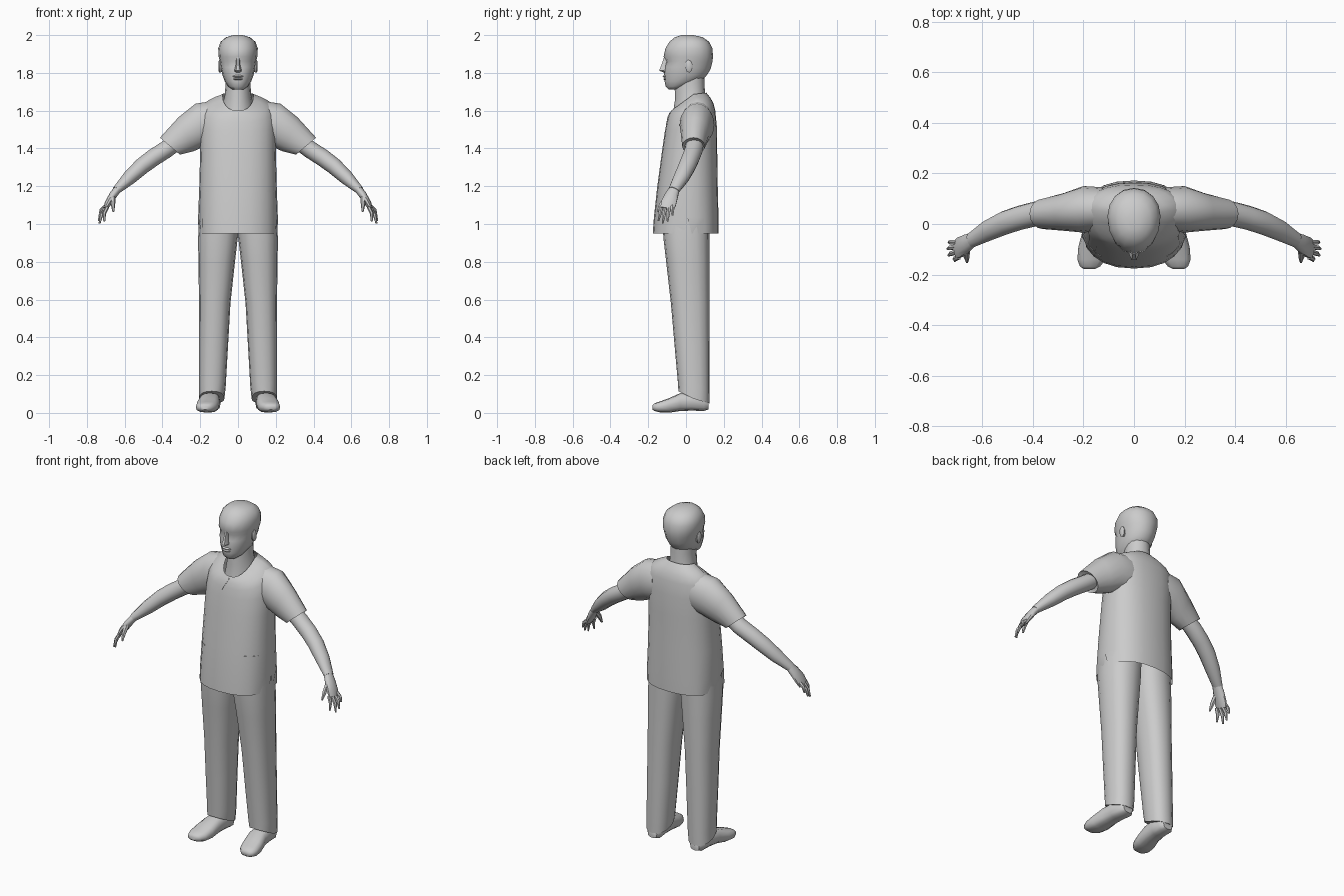
import bpy, bmesh, math
from mathutils import Vector
from mathutils.bvhtree import BVHTree

grey = bpy.data.materials.new("plain grey")
grey.diffuse_color = (0.6, 0.6, 0.6, 1)


def sp(v, e):
    return math.copysign(abs(v) ** e, v)


def skin(name, rings, caps=(True, True), mirror=False, angle=50):
    """Join a list of equal point rings into one smooth surface."""
    bm = bmesh.new()
    vs = [[bm.verts.new(p) for p in r] for r in rings]
    n = len(vs[0])
    for a, b in zip(vs, vs[1:]):
        for i in range(n):
            bm.faces.new((a[i], a[(i + 1) % n], b[(i + 1) % n], b[i]))
    if caps[0]:
        bm.faces.new(vs[0][::-1])
    if caps[1]:
        bm.faces.new(vs[-1])
    bmesh.ops.recalc_face_normals(bm, faces=bm.faces)
    me = bpy.data.meshes.new(name)
    bm.to_mesh(me)
    bm.free()
    me.materials.append(grey)
    ob = bpy.data.objects.new(name, me)
    bpy.context.collection.objects.link(ob)
    bpy.ops.object.select_all(action='DESELECT')
    ob.select_set(True)
    bpy.context.view_layer.objects.active = ob
    bpy.ops.object.shade_smooth_by_angle(angle=math.radians(angle))
    if mirror:
        ob.modifiers.new("mirror", 'MIRROR').use_mirror_merge = False
    return ob


def level(cx, hw, yf, ym, yb, zf, zs, zb, n=24, e=0.85):
    """Near-horizontal ring with its own front, side and back heights."""
    pts = []
    for i in range(n):
        a = 2 * math.pi * i / n
        c, s = sp(math.cos(a), e), sp(math.sin(a), e)
        y = ym + s * ((yb - ym) if s > 0 else (ym - yf))
        z = zs + abs(s) * ((zb if s > 0 else zf) - zs)
        pts.append(Vector((cx + hw * c, y, z)))
    return pts


def oval(c, u, v, n=12, e=1.0):
    """Ring around c spanned by two half-axis vectors."""
    c, u, v = Vector(c), Vector(u), Vector(v)
    return [c + u * sp(math.cos(2 * math.pi * i / n), e)
            + v * sp(math.sin(2 * math.pi * i / n), e) for i in range(n)]


def tube(name, pts, radii, n=8, mirror=True):
    """Tapered limb following points."""
    pts = [Vector(p) for p in pts]
    rings = []
    for i, p in enumerate(pts):
        d = (pts[min(i + 1, len(pts) - 1)] - pts[max(i - 1, 0)]).normalized()
        v = (Vector((0, 1, 0)) - d * d.y).normalized()
        rings.append(oval(p, d.cross(v) * radii[i][0], v * radii[i][1], n))
    return skin(name, rings, mirror=mirror)


# Shirt body, hem notched at each side, collar dipping at the front
shirt_rings = [level(0, *r) for r in (
    (.213, -.176, .01, .172, .95, .95, .95),
    (.211, -.170, .01, .172, 1.035, 1.035, 1.035),
    (.205, -.152, .01, .168, 1.2, 1.2, 1.2),
    (.200, -.125, .02, .165, 1.4, 1.4, 1.4),
    (.200, -.112, .04, .163, 1.49, 1.52, 1.52),
    (.192, -.102, .055, .155, 1.54, 1.61, 1.6),
    (.165, -.094, .055, .145, 1.57, 1.65, 1.64),
    (.120, -.087, .05, .128, 1.585, 1.673, 1.67),
    (.082, -.078, .04, .108, 1.60, 1.687, 1.695))]
hem = shirt_rings[0]
for side in (0, 12):
    hem[side].z = 1.03
    hem[(side + 1) % 24].y = .03
    hem[(side - 1) % 24].y = -.008
for p in shirt_rings[-1]:
    if p.y < .04:
        p.z = min(p.z, 1.60 + abs(p.x) * 1.06)
shirt = skin("shirt_body", shirt_rings, caps=(False, False))

# Sleeves with a recessed opening
skin("sleeve", [oval(c, u, v, 16) for c, u, v in (
    ((.12, .06, 1.535), (.02, 0, .115), (0, .085, 0)),
    ((.20, .058, 1.525), (.025, 0, .112), (0, .092, 0)),
    ((.275, .048, 1.475), (.04, 0, .090), (0, .075, 0)),
    ((.360, .040, 1.412), (.053, 0, .045), (0, .060, 0)),
    ((.355, .040, 1.416), (.045, 0, .038), (0, .052, 0)))], mirror=True, angle=40)

# Shirt trim: thin tape laid on the front of the shirt
tree = BVHTree.FromPolygons([v.co for v in shirt.data.vertices],
                            [p.vertices for p in shirt.data.polygons])


def tape(name, a, b, width, mirror=False):
    a, b = Vector(a), Vector(b)
    side = Vector((a.y - b.y, b.x - a.x)).normalized() * width / 2
    rings = []
    for i in range(5):
        m = a.lerp(b, i / 4)
        ring = []
        for s, off in ((1, .003), (-1, .003), (-1, -.003), (1, -.003)):
            q = m + side * s
            hit = tree.ray_cast(Vector((q.x, -1, q.y)), Vector((0, 1, 0)))[0]
            y = hit.y if hit else -.08
            ring.append(Vector((q.x, y - off, q.y)))
        rings.append(ring)
    skin(name, rings, mirror=mirror, angle=30)


tape("pocket_edge", (.13, 1.175), (.188, 1.172), .006, True)
tape("wrap_edge", (0, 1.59), (-.035, 1.525), .006)

# Neck and head
skin("neck", [level(0, *r, n=16, e=1) for r in (
    (.085, -.070, .04, .105, 1.58, 1.62, 1.64),
    (.070, -.058, .03, .100, 1.66, 1.68, 1.70),
    (.066, -.060, .03, .098, 1.72, 1.74, 1.75),
    (.066, -.050, .03, .095, 1.80, 1.80, 1.80))])
skin("head", [level(0, hw, yf, ym, yb, z, z, zb, n=16, e=.95)
              for hw, yf, ym, yb, z, zb in (
    (.030, -.092, -.06, -.02, 1.712, 1.722),
    (.052, -.108, -.04, .05, 1.728, 1.75),
    (.070, -.113, -.01, .090, 1.755, 1.765),
    (.083, -.116, .00, .112, 1.79, 1.79),
    (.092, -.113, .01, .130, 1.83, 1.82),
    (.097, -.104, .02, .140, 1.862, 1.86),
    (.102, -.119, .03, .143, 1.885, 1.885),
    (.105, -.109, .03, .140, 1.93, 1.93),
    (.092, -.088, .03, .122, 1.965, 1.965),
    (.065, -.060, .02, .090, 1.988, 1.988),
    (.025, -.025, .01, .040, 2.0, 2.0))])
skin("nose", [oval(c, (w, 0, 0), (0, d, 0), 6) for c, w, d in (
    ((0, -.105, 1.803), .014, .018),
    ((0, -.118, 1.812), .020, .028),
    ((0, -.110, 1.84), .012, .024),
    ((0, -.100, 1.885), .009, .018))])
for lip, z, y in (("upper_lip", 1.782, -.113), ("lower_lip", 1.768, -.110)):
    skin(lip, [oval((x, y + abs(x) * .3, z), (0, r * 1.6, 0), (0, 0, r * .8), 6)
               for x, r in ((-.03, .002), (-.012, .009), (.012, .009), (.03, .002))])
skin("ear", [oval((x, .015, 1.835), (0, a, .004), (0, -.004, b), 8)
             for x, a, b in ((.085, .016, .03), (.098, .020, .034), (.103, .014, .026))],
     mirror=True)

# Arms and hands
tube("arm", [(.30, .045, 1.455), (.38, .042, 1.395), (.45, .025, 1.35), (.51, .005, 1.305),
             (.575, -.025, 1.245), (.645, -.065, 1.178)],
     [(.045, .048), (.046, .049), (.046, .048), (.044, .047), (.038, .042), (.022, .030)], 12)
tube("palm", [(.635, -.06, 1.187), (.660, -.075, 1.155), (.688, -.092, 1.11), (.703, -.10, 1.08)],
     [(.021, .028), (.021, .036), (.018, .042), (.012, .038)], 10)
for name, base, tip in (
        ("index_finger", (.692, -.130, 1.09), (.708, -.146, 1.015)),
        ("middle_finger", (.698, -.110, 1.085), (.733, -.124, 1.003)),
        ("ring_finger", (.701, -.090, 1.087), (.737, -.098, 1.015)),
        ("little_finger", (.702, -.072, 1.095), (.732, -.072, 1.045))):
    a, b = Vector(base), Vector(tip)
    mid = a.lerp(b, .5) + Vector((.008, 0, .004))
    tube(name, (a, mid, b), [(.010, .011), (.010, .010), (.005, .005)], 6)
tube("thumb", [(.662, -.098, 1.145), (.662, -.130, 1.105), (.660, -.150, 1.065)],
     [(.014, .016), (.012, .013), (.005, .006)], 6)

# Trousers, hem higher over the instep
skin("trouser_leg", [level(cx, hw, yf, ym, .124, zf, zs, zb, 16, .85)
                     for cx, hw, yf, ym, zf, zs, zb in (
    (.100, .102, -.125, 0, 1.06, 1.06, 1.06),
    (.106, .105, -.120, 0, .93, .93, .93),
    (.113, .097, -.105, .01, .80, .80, .80),
    (.123, .083, -.080, .02, .58, .58, .58),
    (.130, .077, -.060, .03, .35, .35, .35),
    (.136, .071, -.043, .04, .16, .14, .12),
    (.139, .067, -.040, .04, .115, .075, .05))], mirror=True)

# Shoes, toes turned slightly out
skin("shoe", [oval((x, y, (t + b) / 2), (w, 0, 0), (0, 0, (t - b) / 2), 12, .75)
              for x, y, w, t, b in (
    (.140, .118, .030, .070, .018),
    (.140, .095, .048, .090, .010),
    (.145, .030, .050, .110, .012),
    (.150, -.030, .054, .105, .010),
    (.160, -.090, .060, .078, .001),
    (.168, -.140, .056, .060, .003),
    (.174, -.168, .040, .050, .010),
    (.176, -.178, .022, .040, .018))], mirror=True)
